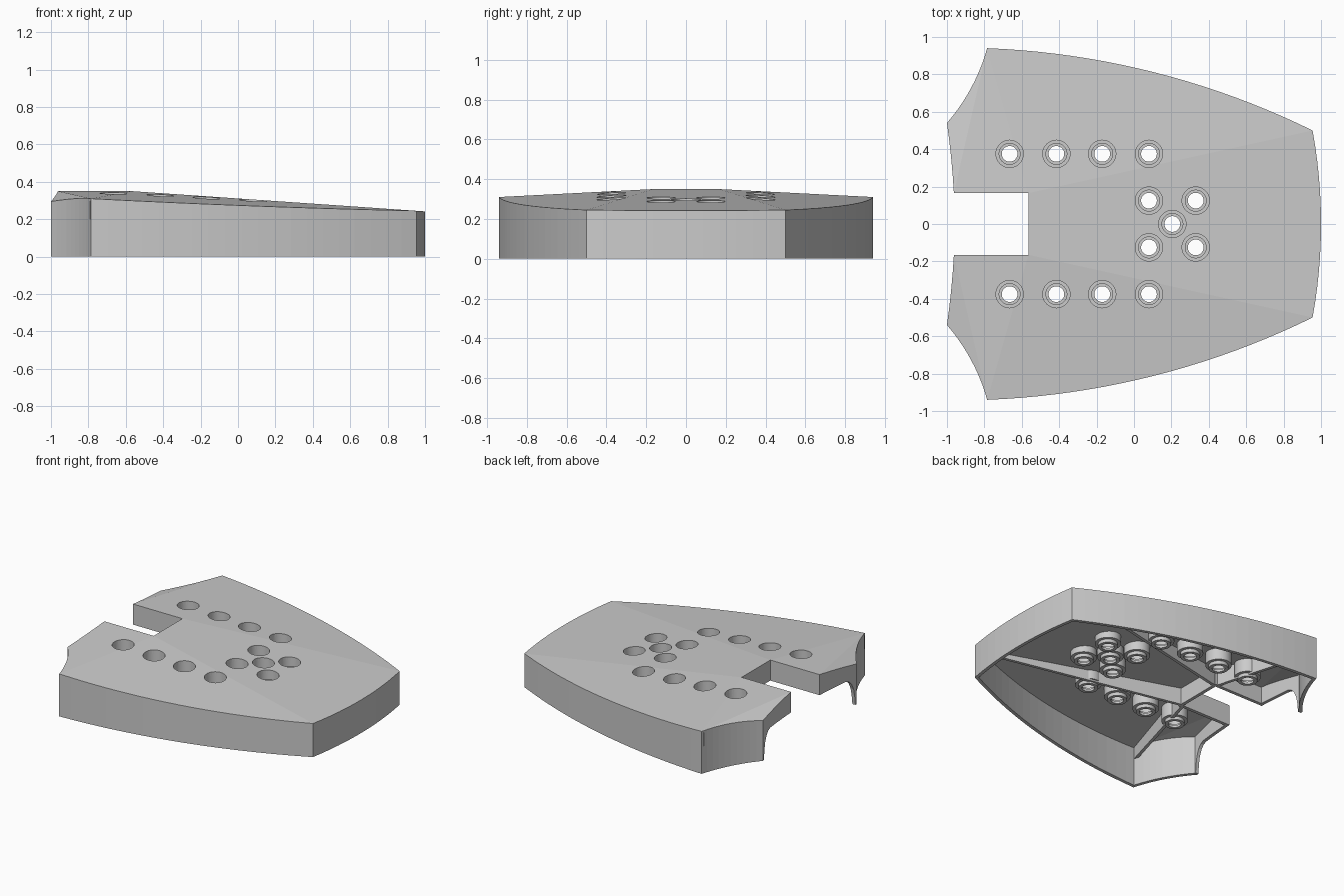
import bpy, bmesh, math
from mathutils import Vector

if "Cube" in bpy.data.objects:
    bpy.data.objects.remove(bpy.data.objects["Cube"])

WALL, ROOF = 0.024, 0.026
A, B, C, D, E = [Vector(p) for p in
    ((-.565, .165), (-.963, .165), (-1, .54), (-.785, .94), (.955, .5))]


def plane(p, q, r):
    """Return z(x, y) of the plane through three points."""
    p, q, r = Vector(p), Vector(q), Vector(r)
    n = (q - p).cross(r - p)
    return lambda x, y: p.z - (n.x * (x - p.x) + n.y * (y - p.y)) / n.z


a3, b3, c3, d3, e3 = [(*p, z) for p, z in zip((A, B, C, D, E), (.35, .35, .295, .31, .245))]
facets = [plane(a3, e3, (A.x, -A.y, .35)), plane(a3, d3, e3),
          plane(a3, b3, d3), plane(b3, c3, d3)]


def top(x, y):
    return min(f(x, abs(y)) for f in facets)


def arc(p, q, sag, n):
    """Points after p up to q on a circular arc bulging left of p->q."""
    ch = q - p
    left = Vector((-ch.y, ch.x)).normalized()
    h = ch.length / 2
    r = (h * h + sag * sag) / (2 * abs(sag))
    s = math.copysign(1, sag)
    cen = (p + q) / 2 + left * (sag - s * r)
    half = math.asin(h / r)
    out = []
    for i in range(1, n + 1):
        t = -half + 2 * half * i / n
        out.append(cen + ch.normalized() * r * math.sin(t) + left * s * r * math.cos(t))
    return out


def mesh_object(name, bm, hide=False):
    bmesh.ops.recalc_face_normals(bm, faces=bm.faces)
    me = bpy.data.meshes.new(name)
    bm.to_mesh(me)
    bm.free()
    ob = bpy.data.objects.new(name, me)
    bpy.context.collection.objects.link(ob)
    ob.hide_render = hide
    if hide:
        ob.display_type = 'WIRE'
    return ob


def cut(ob, *cutters):
    bpy.context.view_layer.objects.active = ob
    for c in cutters:
        m = ob.modifiers.new("cut", 'BOOLEAN')
        m.operation, m.solver, m.object = 'DIFFERENCE', 'EXACT', c
        bpy.ops.object.modifier_apply(modifier=m.name)


# Outline: notch, rear edge, concave corner, long side, front arc, then mirrored
half = [A, B] + arc(B, C, -.004, 4)
iC = len(half) - 1
half += arc(C, D, -.025, 10)
iD = len(half) - 1
half += arc(D, E, .094, 20)
iE = len(half) - 1
front = arc(E, Vector((E.x, -E.y)), .045, 12)
half += front[:6]
half[-1].y = 0
N = len(half)
outline = half + [Vector((p.x, -p.y)) for p in reversed(half[:-1])]


def offset(pts, d):
    """Inset a clockwise closed outline with mitred corners."""
    out = []
    for i, p in enumerate(pts):
        u = (p - pts[i - 1]).normalized()
        v = (pts[(i + 1) % len(pts)] - p).normalized()
        n1, n2 = Vector((u.y, -u.x)), Vector((v.y, -v.x))
        out.append(p + (n1 + n2) * d / (1 + n1.dot(n2)))
    return out


def faceted_solid(name, pts, drop, base, hide=False):
    bm = bmesh.new()
    hi = [bm.verts.new((p.x, p.y, top(p.x, p.y) - drop)) for p in pts]
    lo = [bm.verts.new((p.x, p.y, base)) for p in pts]
    n = len(pts)
    for i in range(n):
        j = (i + 1) % n
        bm.faces.new((hi[i], hi[j], lo[j], lo[i]))
    bm.faces.new(lo)
    for idx in ([0, 1, iD], list(range(1, iD + 1)), [0] + list(range(iD, iE + 1))):
        bm.faces.new([hi[i] for i in idx])
        bm.faces.new([hi[n - 1 - i] for i in reversed(idx)])
    bm.faces.new([hi[i] for i in [0] + list(range(iE, n - iE)) + [n - 1]])
    return mesh_object(name, bm, hide)


# Hollow shell
body = faceted_solid("shell", outline, 0, 0)
cavity = faceted_solid("cavity_cutter", offset(outline, WALL), ROOF, -.1, True)

# Arched opening under the notch and rear edge
prof = [(.53, -.1), (.527, 0), (.52, .07), (.51, .12), (.49, .165), (.465, .19), (.435, .2)]
prof += [(-y, z) for y, z in reversed(prof)]
bm = bmesh.new()
f = bm.faces.new([bm.verts.new((-1.1, y, z)) for y, z in prof])
ext = bmesh.ops.extrude_face_region(bm, geom=[f])
bmesh.ops.translate(bm, vec=(.57, 0, 0),
                    verts=[v for v in ext['geom'] if isinstance(v, bmesh.types.BMVert)])
opening = mesh_object("opening_cutter", bm, True)

# Screw positions
spots = [(x, s * .375) for x in (-.665, -.415, -.17, .08) for s in (1, -1)]
spots += [(x, s * .125) for x in (.08, .33) for s in (1, -1)] + [(.205, 0)]


def lathe(bm, x, y, steps, seg=40):
    """Solid of revolution from (radius, z) steps, capped at both ends."""
    rings = [[bm.verts.new((x + r * math.cos(k * math.tau / seg),
                            y + r * math.sin(k * math.tau / seg), z))
              for k in range(seg)] for r, z in steps]
    for p, q in zip(rings, rings[1:]):
        for k in range(seg):
            j = (k + 1) % seg
            bm.faces.new((p[k], p[j], q[j], q[k]))
    bm.faces.new(rings[0])
    bm.faces.new(rings[-1])


bm_h, bm_b = bmesh.new(), bmesh.new()
for x, y in spots:
    lathe(bm_h, x, y, [(.042, -.1), (.042, .205), (.056, .205), (.056, .222),
                       (.073, .222), (.073, .5)])
    lathe(bm_b, x, y, [(.065, .188), (.065, .212), (.087, .212), (.087, top(x, y) - .014)])
holes = mesh_object("hole_cutter", bm_h, True)
bosses = mesh_object("screw_bosses", bm_b)

# Ribs under the creases
bm = bmesh.new()
for s in (1, -1):
    for end in (E, D):
        p, q = A.lerp(end, .01), A.lerp(end, .985)
        d = (q - p).normalized() * .011
        w = Vector((-d.y, d.x))
        rings = []
        for c in (p, q):
            rings.append([bm.verts.new((v.x, s * v.y, z)) for v, z in (
                (c + w, .2), (c - w, .2),
                (c - w, top(*c) - .013), (c + w, top(*c) - .013))])
        for k in range(4):
            j = (k + 1) % 4
            bm.faces.new((rings[0][k], rings[0][j], rings[1][j], rings[1][k]))
        bm.faces.new(rings[0])
        bm.faces.new(rings[1])
ribs = mesh_object("ribs", bm)

cut(body, cavity, opening, holes)
cut(bosses, holes)
cut(ribs, holes)

# Round bosses get smooth walls
bpy.ops.object.select_all(action='DESELECT')
bosses.select_set(True)
bpy.context.view_layer.objects.active = bosses
bpy.ops.object.shade_smooth_by_angle(angle=math.radians(30))

for c in (cavity, opening, holes):
    bpy.data.objects.remove(c)
